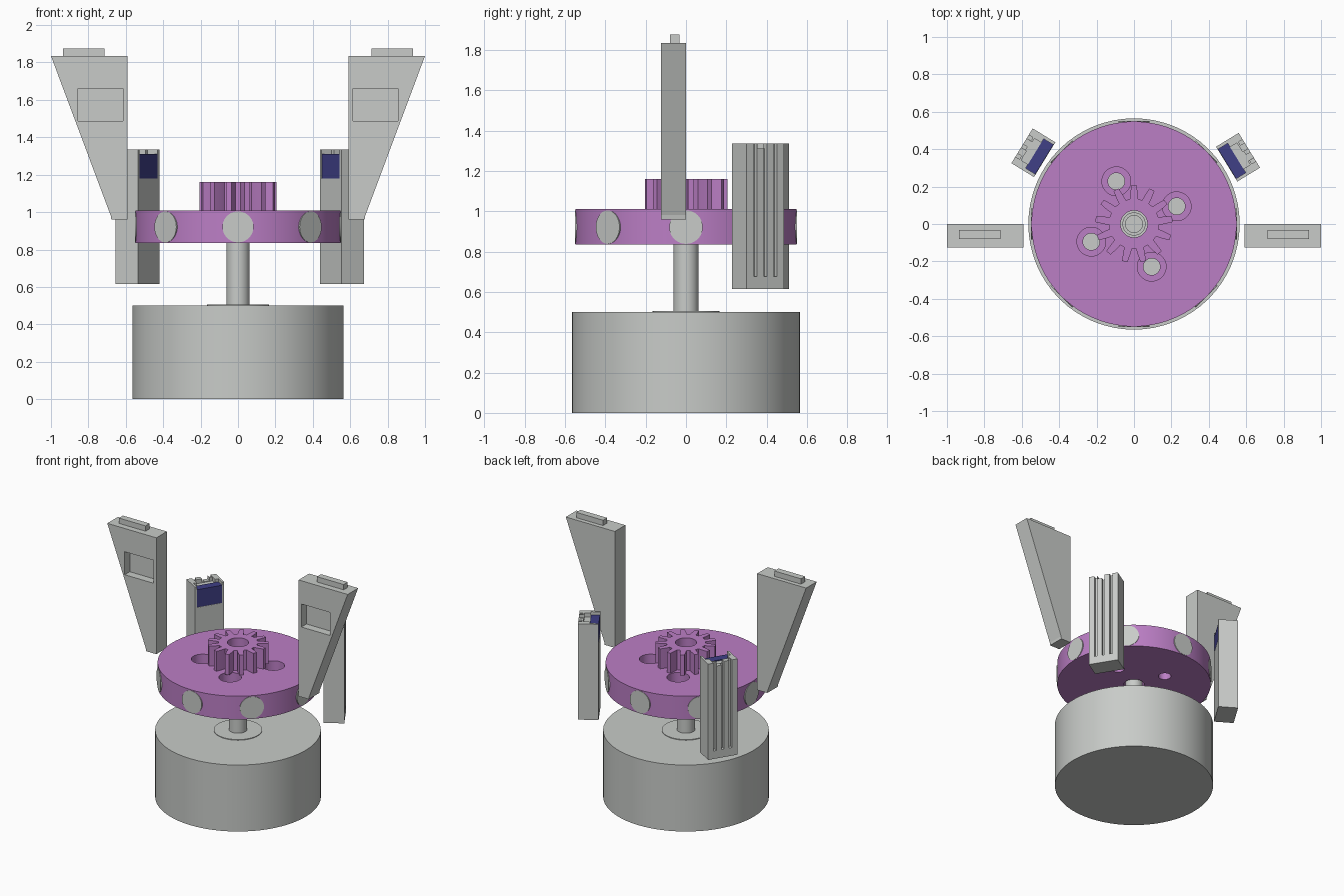
import bpy, bmesh
from math import pi, cos, sin, radians
from mathutils import Matrix, Vector

cube = bpy.data.objects.get("Cube")
if cube:
    bpy.data.objects.remove(cube, do_unlink=True)


def material(name, rgb):
    m = bpy.data.materials.new(name)
    m.use_nodes = True
    m.diffuse_color = (*rgb, 1)
    m.node_tree.nodes["Principled BSDF"].inputs["Base Color"].default_value = (*rgb, 1)
    return m


GREY = material("light grey", (0.58, 0.6, 0.58))
PURPLE = material("purple", (0.5, 0.21, 0.56))
BLUE = material("dark blue", (0.05, 0.05, 0.24))


def finish(name, bm, mat):
    bmesh.ops.recalc_face_normals(bm, faces=bm.faces)
    me = bpy.data.meshes.new(name)
    bm.to_mesh(me)
    bm.free()
    me.materials.append(mat)
    ob = bpy.data.objects.new(name, me)
    bpy.context.collection.objects.link(ob)
    return ob


def cylinder(name, r, z0, z1, mat, x=0, y=0, segs=64):
    bm = bmesh.new()
    bmesh.ops.create_cone(bm, cap_ends=True, segments=segs, radius1=r, radius2=r,
                          depth=z1 - z0,
                          matrix=Matrix.Translation((x, y, (z0 + z1) / 2)))
    return finish(name, bm, mat)


def box(name, lo, hi, mat):
    lo, hi = Vector(lo), Vector(hi)
    bm = bmesh.new()
    bmesh.ops.create_cube(bm, size=1, matrix=Matrix.Translation((lo + hi) / 2)
                          @ Matrix.Diagonal((*(hi - lo), 1)))
    return finish(name, bm, mat)


def prism(name, points, offset, mat):
    bm = bmesh.new()
    face = bm.faces.new([bm.verts.new(p) for p in points])
    ext = bmesh.ops.extrude_face_region(bm, geom=[face], use_keep_orig=True)
    moved = [v for v in ext["geom"] if isinstance(v, bmesh.types.BMVert)]
    bmesh.ops.translate(bm, verts=moved, vec=offset)
    return finish(name, bm, mat)


def select(ob):
    bpy.ops.object.select_all(action="DESELECT")
    ob.select_set(True)
    bpy.context.view_layer.objects.active = ob


def cut(ob, cutters):
    select(ob)
    for c in cutters:
        mod = ob.modifiers.new("cut", "BOOLEAN")
        mod.operation, mod.solver, mod.object = "DIFFERENCE", "EXACT", c
        bpy.ops.object.modifier_apply(modifier=mod.name)
        bpy.data.objects.remove(c, do_unlink=True)


def smooth(ob):
    select(ob)
    bpy.ops.object.shade_smooth_by_angle(angle=radians(30))


# Motor: can, low boss and stepped shaft
smooth(cylinder("motor_body", 0.565, 0, 0.5, GREY))
smooth(cylinder("motor_boss", 0.165, 0.49, 0.505, GREY))
smooth(cylinder("shaft", 0.062, 0.5, 0.98, GREY, segs=32))
smooth(cylinder("shaft_tip", 0.048, 0.97, 1.0, GREY, segs=32))

# Rotor disc with centre bore and four counterbored screw holes
disc = cylinder("rotor_disc", 0.548, 0.835, 1.01, PURPLE, segs=96)
holes = [cylinder("bore", 0.072, 0.8, 1.1, PURPLE, segs=32)]
for k in range(4):
    a = radians(22.5 + 90 * k)
    x, y = 0.247 * cos(a), 0.247 * sin(a)
    holes.append(cylinder("screw_hole", 0.045, 0.8, 1.1, PURPLE, x, y, 32))
    holes.append(cylinder("counterbore", 0.077, 0.9, 1.1, PURPLE, x, y, 32))
cut(disc, holes)
smooth(disc)

# Round magnets set into the rim
for k in range(8):
    bm = bmesh.new()
    place = (Matrix.Rotation(k * pi / 4, 4, "Z") @ Matrix.Translation((0.5295, 0, 0.921))
             @ Matrix.Rotation(pi / 2, 4, "Y"))
    bmesh.ops.create_cone(bm, cap_ends=True, segments=40, radius1=0.083,
                          radius2=0.083, depth=0.04, matrix=place)
    smooth(finish(f"rim_magnet_{k + 1}", bm, GREY))

# Gear on top of the disc
TEETH = 13
outline = []
for k in range(TEETH):
    mid = pi / 2 + k * 2 * pi / TEETH
    for da, r in ((-0.15, 0.135), (-0.125, 0.16), (-0.07, 0.207),
                  (0.07, 0.207), (0.125, 0.16), (0.15, 0.135)):
        outline.append((r * cos(mid + da), r * sin(mid + da), 1.005))
gear = prism("gear", outline, (0, 0, 0.155), PURPLE)
cut(gear, [cylinder("gear_bore", 0.072, 0.9, 1.3, PURPLE, segs=32)])
smooth(gear)

# Tapered side arms with a front recess and a top tab
for side, s in (("left", 1), ("right", -1)):
    profile = [(0.592, 0.96), (0.677, 0.96), (0.68, 0.98), (1.0, 1.835), (0.592, 1.835)]
    arm = prism(f"{side}_arm", [(s * x, -0.125, z) for x, z in profile],
                (0, 0.125, 0), GREY)
    xs = sorted((s * 0.615, s * 0.855))
    cut(arm, [box("recess", (xs[0], -0.2, 1.487), (xs[1], -0.065, 1.66), GREY)])
    xs = sorted((s * 0.713, s * 0.935))
    box(f"{side}_arm_tab", (xs[0], -0.08, 1.83), (xs[1], -0.032, 1.875), GREY)

# Sensor posts: local +x faces the rotor, three wire grooves run up the outside
for side, x, y, angle in (("left", 0.556, 0.357, 211.5), ("right", -0.538, 0.381, -31.5)):
    place = Matrix.Translation((x, y, 0)) @ Matrix.Rotation(radians(angle), 4, "Z")
    post = box(f"{side}_sensor_post", (-0.071, -0.109, 0.615), (0.071, 0.109, 1.335), GREY)
    cutters = [box("pocket", (0.008, -0.092, 1.18), (0.1, 0.092, 1.4), GREY),
               box("wire_notch", (-0.035, -0.068, 1.305), (0.05, 0.068, 1.4), GREY)]
    for gy in (-0.058, 0, 0.058):
        cutters.append(box("groove", (-0.1, gy - 0.01, 0.675), (-0.045, gy + 0.01, 1.4), GREY))
    cutters.append(box("back_notch", (-0.1, -0.01, 1.31), (0.0, 0.045, 1.4), GREY))
    cut(post, cutters)
    sensor = box(f"{side}_sensor", (0.008, -0.092, 1.18), (0.069, 0.092, 1.312), BLUE)
    post.matrix_world = place
    sensor.matrix_world = place
